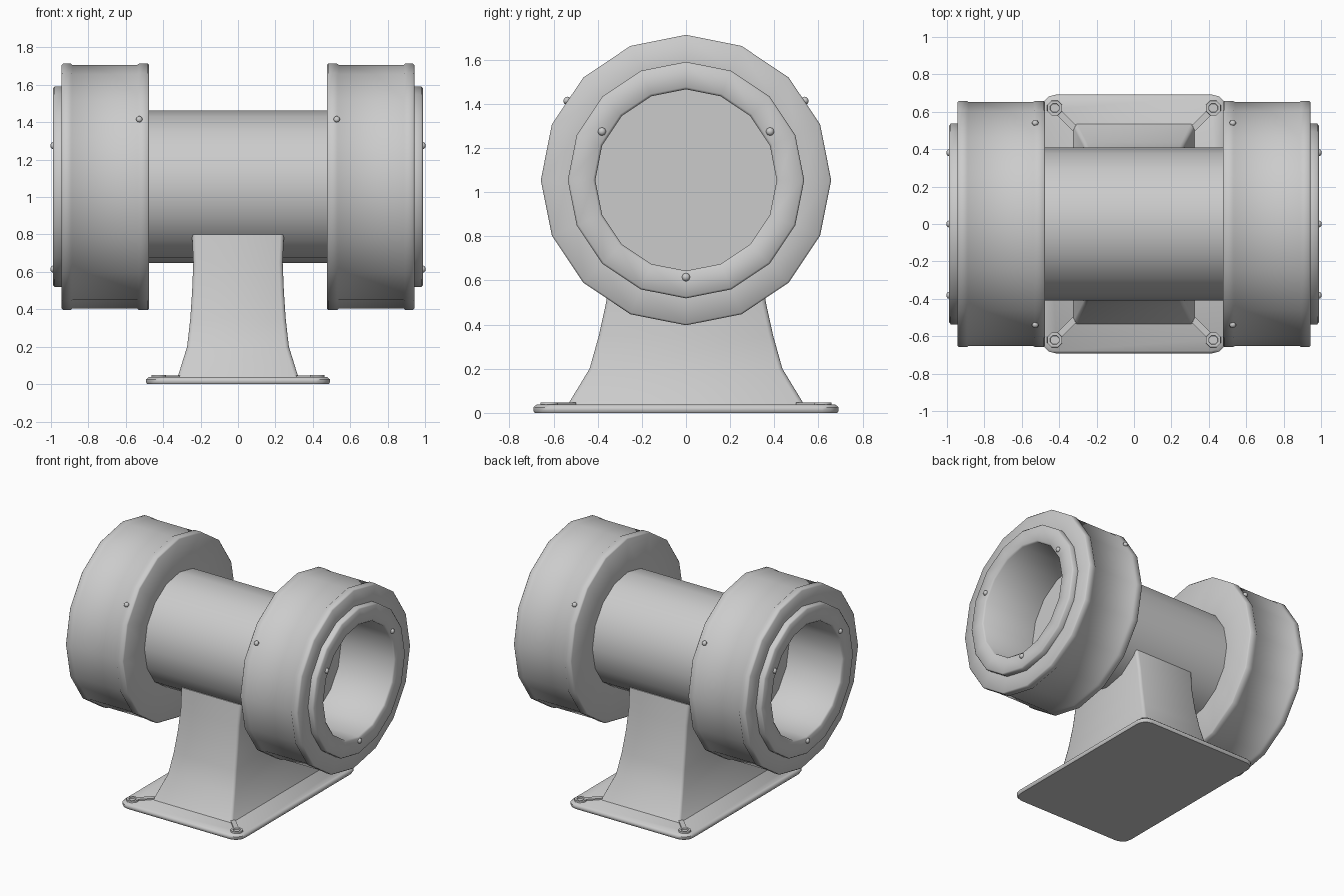
import bpy, bmesh, math
from mathutils import Matrix, Vector

if "Cube" in bpy.data.objects:
    bpy.data.objects.remove(bpy.data.objects["Cube"])

AXIS_Z = 1.055
SIDES = 16


def finish(name, bm, angle=50):
    bmesh.ops.recalc_face_normals(bm, faces=bm.faces)
    me = bpy.data.meshes.new(name)
    bm.to_mesh(me)
    bm.free()
    for p in me.polygons:
        p.use_smooth = True
    me.set_sharp_from_angle(angle=math.radians(angle))
    ob = bpy.data.objects.new(name, me)
    bpy.context.collection.objects.link(ob)
    return ob


def loft(name, rings, angle=50):
    """Skin a list of closed rings of equal length and cap the ends."""
    bm = bmesh.new()
    loops = [[bm.verts.new(p) for p in ring] for ring in rings]
    n = len(loops[0])
    for a, b in zip(loops, loops[1:]):
        for i in range(n):
            bm.faces.new((a[i], a[(i + 1) % n], b[(i + 1) % n], b[i]))
    bm.faces.new(loops[0])
    bm.faces.new(loops[-1])
    return finish(name, bm, angle)


def lathe(name, profile, side=1, angle=60):
    """Revolve (x, radius) points about the horizontal axis."""
    steps = [2 * math.pi * i / SIDES for i in range(SIDES)]
    return loft(name, [[(side * x, r * math.sin(t), AXIS_Z + r * math.cos(t)) for t in steps]
                       for x, r in profile], angle)


def rounded_rect(hx, hy, z, r, seg=3):
    pts = []
    for k, (sx, sy) in enumerate([(1, 1), (-1, 1), (-1, -1), (1, -1)]):
        for j in range(seg + 1):
            t = math.pi / 2 * (k + j / seg)
            pts.append((sx * (hx - r) + r * math.cos(t), sy * (hy - r) + r * math.sin(t), z))
    return pts


def bolt(name, pos, axis, r=0.022):
    bm = bmesh.new()
    rot = Vector((0, 0, 1)).rotation_difference(Vector(axis)).to_matrix().to_4x4()
    bmesh.ops.create_uvsphere(bm, u_segments=8, v_segments=6, radius=r,
                              matrix=Matrix.Translation(pos) @ rot @ Matrix.Diagonal((1, 1, 0.8, 1)))
    finish(name, bm, 80)


# central barrel
lathe("barrel", [(-0.48, 0.408), (0.48, 0.408)])

# end drums: rear flange, wall, front flange, raised mouth ring and deep recess
drum = [(0.475, 0.40), (0.475, 0.65), (0.482, 0.658), (0.53, 0.658), (0.54, 0.651),
        (0.885, 0.651), (0.893, 0.658), (0.936, 0.658), (0.944, 0.65), (0.944, 0.536),
        (0.98, 0.536), (0.988, 0.527), (0.988, 0.422), (0.978, 0.411), (0.55, 0.411)]
for side, label in ((1, "right"), (-1, "left")):
    ob = lathe("drum_" + label, drum, side)
    # mouth bolts
    for a in (30, 150, 270):
        t = math.radians(a)
        bolt("mouth_bolt_" + label, (side * 0.988, 0.44 * math.cos(t), AXIS_Z + 0.44 * math.sin(t)),
             (side, 0, 0), 0.019)
    # rim bolts
    for a in (33.75, 146.25):
        d = Vector((0, math.cos(math.radians(a)), math.sin(math.radians(a))))
        bolt("rim_bolt_" + label, Vector((side * 0.528, 0, AXIS_Z)) + d * 0.65, d, 0.018)

# flared pedestal
loft("pedestal", [rounded_rect(hx, hy, z, 0.02, 2) for z, hx, hy in (
    (0.03, 0.325, 0.54), (0.2, 0.272, 0.437), (0.35, 0.255, 0.395), (0.5, 0.245, 0.362),
    (0.65, 0.239, 0.338), (0.8, 0.246, 0.318))])

# base plate with softened top edge
loft("base_plate", [rounded_rect(0.485, 0.685, 0, 0.07), rounded_rect(0.492, 0.692, 0.01, 0.075),
                    rounded_rect(0.492, 0.692, 0.025, 0.075), rounded_rect(0.478, 0.678, 0.037, 0.065)])

# corner fixing rings with diagonal ribs
for sx in (1, -1):
    for sy in (1, -1):
        cx, cy = sx * 0.424, sy * 0.62
        oct_ring = lambda r, z: [(cx + r * math.cos(math.pi * (i + .5) / 4),
                                  cy + r * math.sin(math.pi * (i + .5) / 4), z) for i in range(8)]
        loft("fixing_ring", [oct_ring(0.044, 0.03), oct_ring(0.042, 0.048),
                             oct_ring(0.026, 0.048), oct_ring(0.024, 0.039)])
        bm = bmesh.new()
        mid = Vector((sx * 0.362, sy * 0.555, 0.039))
        ang = math.atan2(sy, sx)
        bmesh.ops.create_cube(bm, size=1, matrix=Matrix.Translation(mid) @ Matrix.Rotation(ang, 4, 'Z')
                              @ Matrix.Diagonal((0.125, 0.034, 0.016, 1)))
        finish("fixing_rib", bm, 30)
